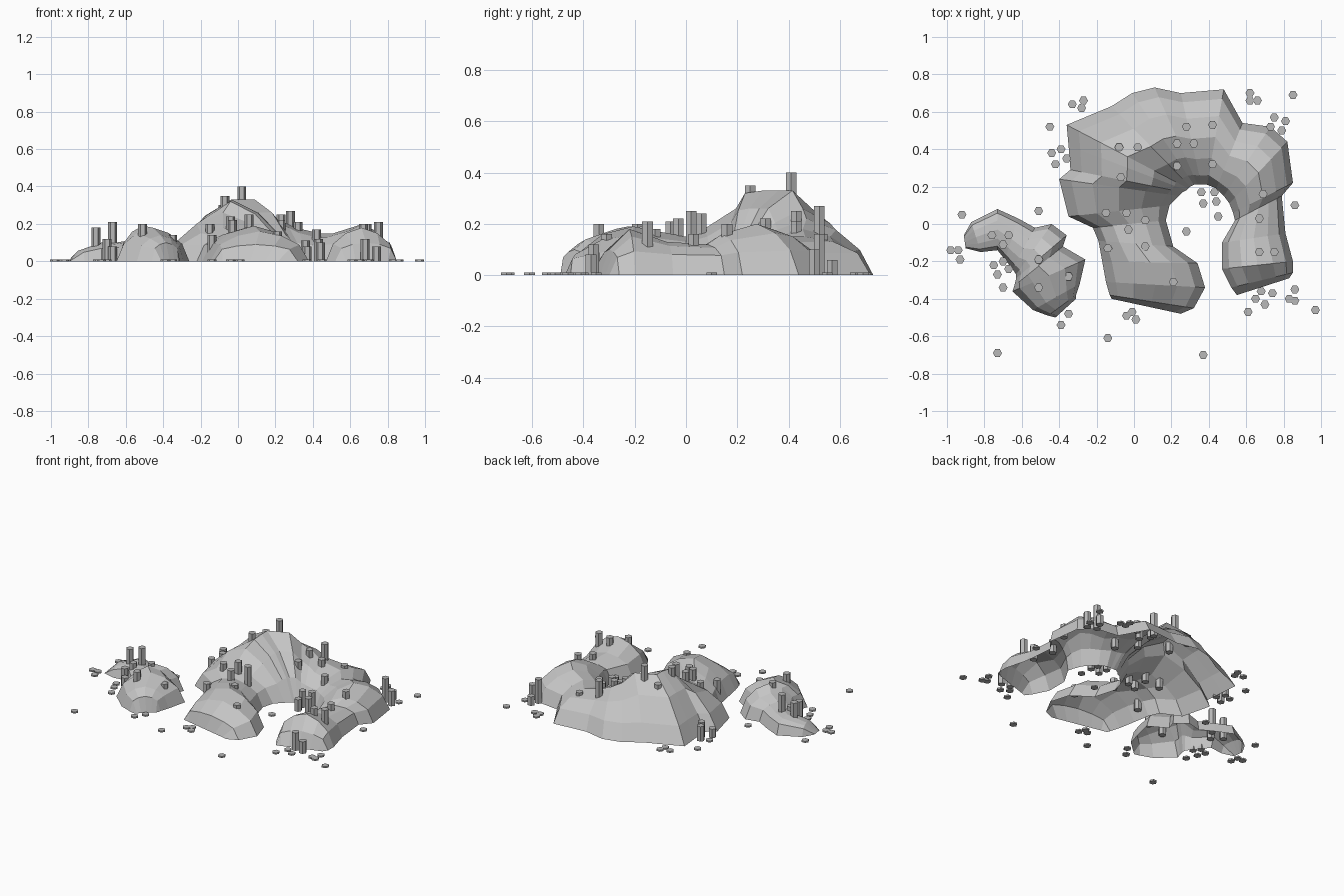
import bpy
import bmesh
from math import radians
from mathutils import Matrix, Vector
from mathutils.bvhtree import BVHTree

old = bpy.data.objects.get("Cube")
if old:
    bpy.data.objects.remove(old, do_unlink=True)


def make_material(name, level):
    material = bpy.data.materials.new(name)
    colour = (level, level, level, 1)
    material.diffuse_color = colour
    material.use_nodes = True
    for node in material.node_tree.nodes:
        if node.type == "BSDF_PRINCIPLED":
            node.inputs["Base Color"].default_value = colour
    return material


rock_grey = make_material("rock grey", .56)
stone_grey = make_material("stone grey", .48)


def finish_object(name, bm, material):
    mesh = bpy.data.meshes.new(name)
    bm.to_mesh(mesh)
    bm.free()
    mesh.materials.append(material)
    obj = bpy.data.objects.new(name, mesh)
    bpy.context.collection.objects.link(obj)
    return obj


# Ridge cross-section: position across the ridge, share of its height
PROFILE = [(0, 0), (.1, .48), (.28, .82), (.5, 1), (.72, .82), (.9, .48), (1, 0)]


def loft_island(name, sections):
    """Skin a faceted open shell over sections of two shore points and a height."""
    bm = bmesh.new()
    rows = []
    for outer_x, outer_y, inner_x, inner_y, height in sections:
        outer = Vector((outer_x, outer_y, 0))
        inner = Vector((inner_x, inner_y, 0))
        row = []
        for across, rise in PROFILE:
            point = outer.lerp(inner, across)
            # low ground is flat-topped, high ground is peaked on its outer side
            steepest = 1.55 if across < .5 else 1.2
            point.z = height * rise ** min(height / .2, steepest)
            row.append(bm.verts.new(point))
        rows.append(row)
    for row, following in zip(rows, rows[1:]):
        for a, b, c, d in zip(row, row[1:], following[1:], following):
            bm.faces.new((a, b, c, d))
    bmesh.ops.recalc_face_normals(bm, faces=bm.faces)
    if sum(face.normal.z for face in bm.faces) < 0:
        bmesh.ops.reverse_faces(bm, faces=bm.faces)
    surface = BVHTree.FromBMesh(bm)
    finish_object(name, bm, rock_grey)
    return surface


# Horseshoe island, from the front lobe over the mountain to the side arm
main_surface = loft_island("main_island", [
    (-.12, -.4, .25, -.48, 0),
    (-.13, -.38, .32, -.45, .09),
    (-.15, -.31, .38, -.34, .16),
    (-.17, -.2, .34, -.21, .19),
    (-.19, -.09, .21, -.12, .17),
    (-.22, -.02, .17, .02, .15),
    (-.35, .04, .19, .1, .18),
    (-.4, .24, .24, .15, .26),
    (-.34, .29, .26, .17, .32),
    (-.35, .42, .28, .18, .33),
    (-.36, .53, .29, .19, .33),
    (-.12, .63, .3, .2, .33),
    (-.01, .7, .32, .21, .26),
    (.11, .73, .34, .21, .22),
    (.25, .7, .36, .21, .18),
    (.48, .72, .39, .21, .15),
    (.58, .54, .44, .19, .15),
    (.73, .52, .48, .15, .18),
    (.82, .44, .51, .11, .2),
    (.85, .22, .53, .06, .16),
    (.79, .15, .54, .02, .12),
    (.81, -.05, .47, -.1, .13),
    (.85, -.2, .47, -.24, .18),
    (.85, -.26, .52, -.34, .1),
    (.83, -.29, .55, -.38, 0),
])

# Small island beside it
small_surface = loft_island("small_island", [
    (-.9, -.13, -.91, -.06, 0),
    (-.82, -.15, -.87, .01, .06),
    (-.73, -.14, -.73, .08, .1),
    (-.69, -.19, -.62, .03, .1),
    (-.65, -.24, -.53, -.02, .11),
    (-.63, -.27, -.44, 0, .15),
    (-.63, -.29, -.36, -.06, .19),
    (-.64, -.33, -.38, -.12, .19),
    (-.65, -.36, -.26, -.19, .18),
    (-.54, -.46, -.29, -.32, .14),
    (-.46, -.49, -.31, -.38, .1),
    (-.42, -.5, -.31, -.4, 0),
])


def ground_height(x, y):
    heights = [0]
    for surface in (main_surface, small_surface):
        hit = surface.ray_cast(Vector((x, y, 1)), Vector((0, 0, -1)))[0]
        if hit:
            heights.append(hit.z)
    return max(heights)


def add_column(bm, x, y, bottom, top):
    place = Matrix.Translation((x, y, (bottom + top) / 2))
    bmesh.ops.create_cone(
        bm, cap_ends=True, segments=6, radius1=.024, radius2=.024,
        depth=top - bottom, matrix=place @ Matrix.Rotation(radians(30), 4, "Z"))


def build_columns(name, places):
    """Hexagonal columns rooted just under the land, each with its top height."""
    bm = bmesh.new()
    for x, y, top in places:
        land = ground_height(x, y)
        add_column(bm, x, y, max(0, land - .05), max(top, land + .012))
    finish_object(name, bm, stone_grey)


build_columns("small_island_columns", [
    (-.76, -.06, .18), (-.67, -.06, .21), (-.51, -.19, .2),
    (-.51, -.34, .2), (-.35, -.28, .14),
])

build_columns("mountain_columns", [
    (-.08, .41, .3), (.02, .41, .4), (-.07, .25, .35), (-.15, .06, .2),
    (-.04, .06, .24), (.06, .02, .25), (-.03, -.03, .22), (-.14, -.13, .14),
    (.06, -.12, .18), (.21, -.31, .16),
])

build_columns("arm_columns", [
    (.28, .52, .27), (.23, .43, .25), (.32, .43, .21), (.42, .53, .16),
    (.23, .31, .22), (.42, .32, .17), (.69, .16, .2), (.67, .03, .16),
    (.67, -.15, .2), (.75, -.15, .21),
])

build_columns("shore_columns", [
    (.36, .17, .11), (.37, .11, .08), (.43, .17, .12), (.44, .12, .1),
    (.68, -.36, .12), (.74, -.37, .08), (.73, .52, .16), (.79, .5, .1),
    (.75, .57, .06), (-.36, .35, .1), (-.39, .4, .1), (-.42, .32, .06),
    (-.7, -.11, .12), (-.7, -.2, .12), (-.67, -.24, .08),
])

# Flat stones lying around the shore
stones = bmesh.new()
for x, y in [
    (.45, .04), (.28, -.04), (.65, -.4), (.7, -.43), (.83, -.4), (.86, -.35),
    (.86, -.41), (.61, -.47), (.97, -.46), (.81, .55), (.62, .7), (.62, .66),
    (.66, .66), (.85, .69), (.86, .1), (-.33, .64), (-.27, .66), (-.28, .62),
    (-.45, .52), (-.44, .38), (-.92, .05), (-.98, -.14), (-.94, -.14),
    (-.93, -.19), (-.73, -.69), (-.75, -.22), (-.73, -.27), (-.7, -.34),
    (-.39, -.54), (-.35, -.48), (-.51, .07), (-.04, -.49), (-.01, -.47),
    (.01, -.51), (-.14, -.61), (.37, -.7),
]:
    add_column(stones, x, y, 0, .01)
finish_object("flat_stones", stones, stone_grey)
